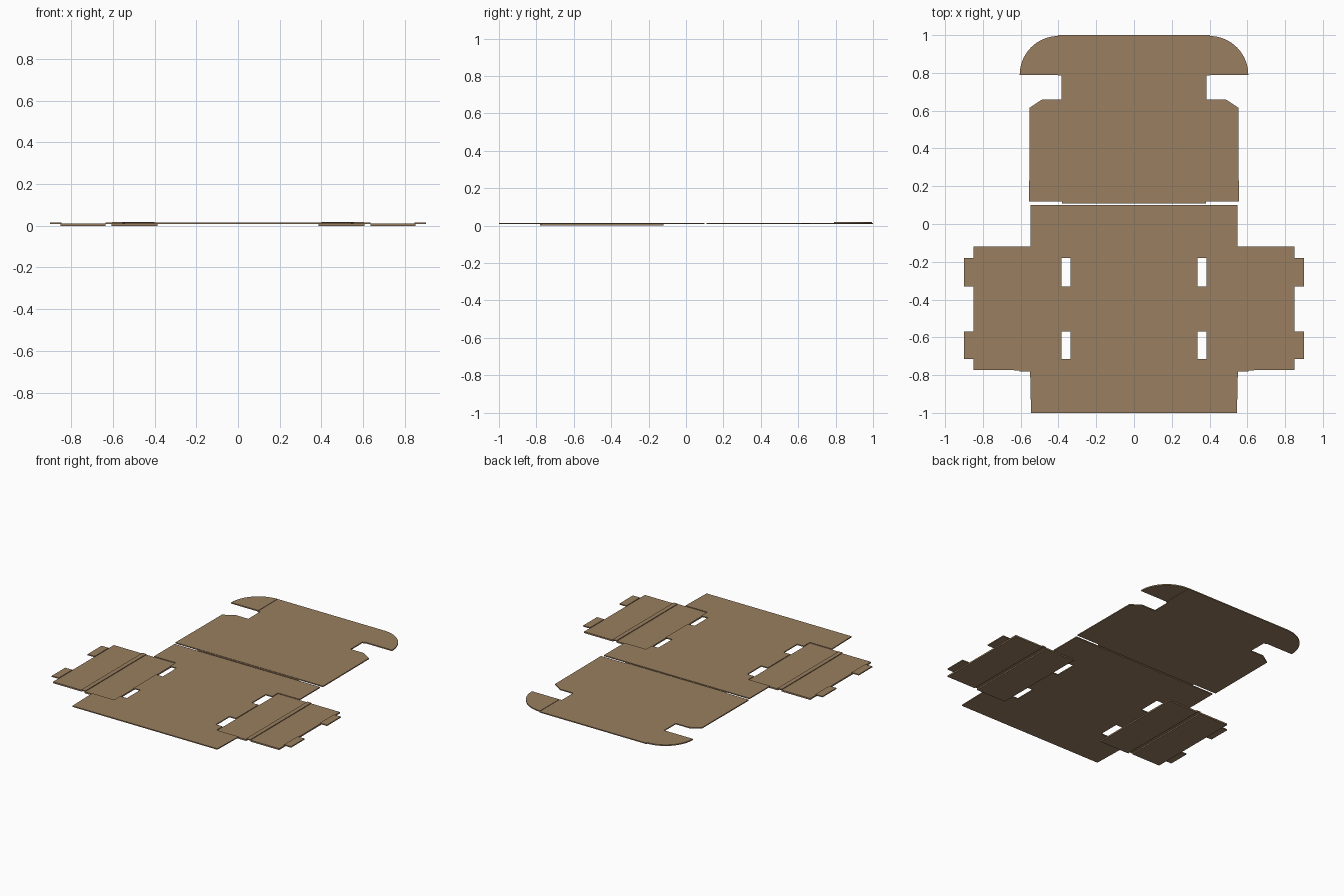
import bpy, bmesh, math

if "Cube" in bpy.data.objects:
    bpy.data.objects.remove(bpy.data.objects["Cube"])

card = bpy.data.materials.new("cardboard")
card.diffuse_color = (0.32, 0.21, 0.115, 1)
card.use_nodes = True
card.node_tree.nodes["Principled BSDF"].inputs["Base Color"].default_value = card.diffuse_color


def sheet(name, outline, z0, z1):
    """Extrude a flat outline into a thin card panel."""
    bm = bmesh.new()
    face = bm.faces.new([bm.verts.new((x, y, z0)) for x, y in outline])
    ext = bmesh.ops.extrude_face_region(bm, geom=[face])
    verts = [v for v in ext["geom"] if isinstance(v, bmesh.types.BMVert)]
    bmesh.ops.translate(bm, verts=verts, vec=(0, 0, z1 - z0))
    bmesh.ops.triangulate(bm, faces=[f for f in bm.faces if len(f.verts) > 4])
    bmesh.ops.recalc_face_normals(bm, faces=bm.faces)
    me = bpy.data.meshes.new(name)
    bm.to_mesh(me)
    bm.free()
    me.materials.append(card)
    ob = bpy.data.objects.new(name, me)
    bpy.context.collection.objects.link(ob)
    return ob


def symmetric(half):
    """Close a right-hand half outline with its mirror image."""
    return half + [(-x, y) for x, y in reversed(half)]


def rect(x0, x1, y0, y1):
    return [(x0, y0), (x1, y0), (x1, y1), (x0, y1)]


LOW, LOW_TOP = 0.0, 0.010
MID, MID_TOP = 0.008, 0.015
SLOTS = [(-0.715, -0.57), (-0.33, -0.18)]

# base with front and back walls, slots notched into its sides
half = [(0.545, -1.0), (0.55, -0.78), (0.385, -0.78)]
for y0, y1 in SLOTS:
    half += [(0.385, y0), (0.335, y0), (0.335, y1), (0.385, y1)]
half += [(0.385, -0.12), (0.547, -0.12), (0.547, 0.10)]
sheet("base_panel", symmetric(half), MID, MID_TOP)

# hinge joining base and lid
sheet("lid_hinge", rect(-0.38, 0.38, 0.109, 0.121), MID, MID_TOP - 0.002)

# lid with chamfered shoulders and tuck flap
half = [(0.555, 0.12), (0.553, 0.615), (0.485, 0.66), (0.385, 0.66),
        (0.385, 0.785), (0.402, 0.785), (0.402, 1.0)]
sheet("lid_panel", symmetric(half), MID, MID_TOP)

for side, s in (("left", -1), ("right", 1)):
    def part(name, outline, z0, z1):
        sheet(f"{side}_{name}", [(s * x, y) for x, y in outline], z0, z1)

    # rounded ear of the tuck flap
    arc = [(0.40 + 0.205 * math.cos(a), 0.79 + 0.205 * math.sin(a))
           for a in (math.pi / 2 * i / 16 for i in range(17))]
    part("tuck_ear", [(0.40, 0.79)] + arc, MID + 0.002, MID_TOP + 0.003)

    # side wall, double crease, folded-over inner wall
    part("side_wall", rect(0.385, 0.607, -0.78, -0.12), LOW, LOW_TOP)
    part("side_crease", rect(0.605, 0.635, -0.775, -0.12), MID, MID_TOP)
    part("inner_wall", rect(0.634, 0.85, -0.772, -0.12), LOW, LOW_TOP)

    # locking tabs lined up with the slots
    for i, (y0, y1) in enumerate(SLOTS):
        part(f"lock_tab_{i + 1}", rect(0.847, 0.90, y0, y1), MID, MID_TOP)
